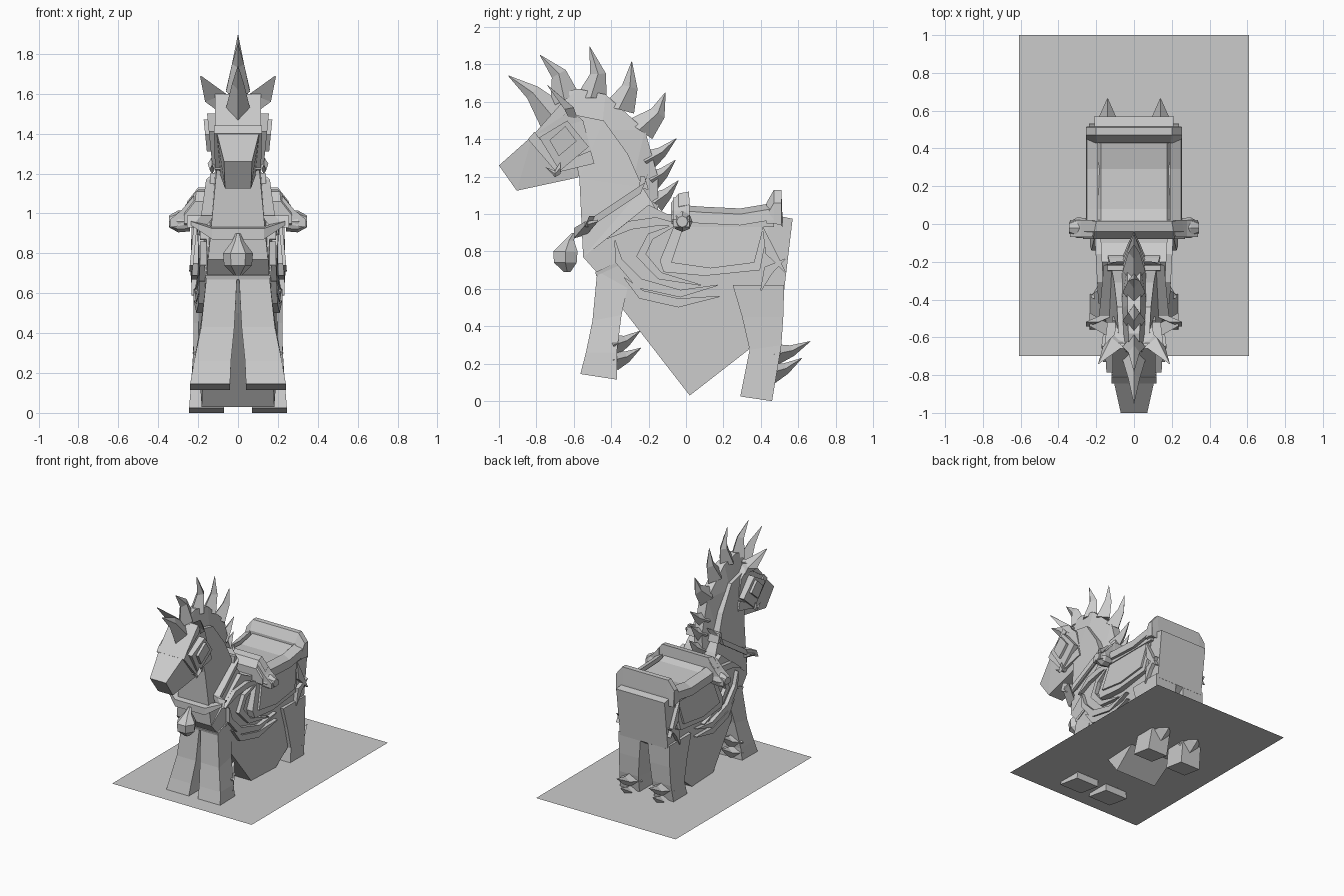
import bpy, bmesh, math
from mathutils import Vector

if "Cube" in bpy.data.objects:
    bpy.data.objects.remove(bpy.data.objects["Cube"])

mat = bpy.data.materials.new("plain_grey")
mat.diffuse_color = (0.6, 0.6, 0.6, 1)
mat.use_nodes = True
mat.node_tree.nodes["Principled BSDF"].inputs["Base Color"].default_value = mat.diffuse_color


def make(name, verts, faces, mirror=False):
    """Flat shaded mesh, optionally doubled across x = 0."""
    bm = bmesh.new()
    for s in ((1, -1) if mirror else (1,)):
        vs = [bm.verts.new((s * x, y, z)) for x, y, z in verts]
        for f in faces:
            bm.faces.new([vs[i] for i in f])
    bmesh.ops.recalc_face_normals(bm, faces=bm.faces)
    bmesh.ops.triangulate(bm, faces=[f for f in bm.faces if len(f.verts) > 4])
    me = bpy.data.meshes.new(name)
    bm.to_mesh(me)
    bm.free()
    me.materials.append(mat)
    ob = bpy.data.objects.new(name, me)
    bpy.context.collection.objects.link(ob)
    return ob


def loft(name, rings, mirror=False, cap=True):
    """Skin a list of equal closed rings."""
    n = len(rings[0])
    faces = [(a * n + i, a * n + (i + 1) % n, a * n + n + (i + 1) % n, a * n + n + i)
             for a in range(len(rings) - 1) for i in range(n)]
    if cap:
        faces += [tuple(range(n)), tuple(range((len(rings) - 1) * n, len(rings) * n))]
    return make(name, [v for r in rings for v in r], faces, mirror)


def profile(name, pts):
    """Side profile of (y, z, half width), symmetric about x = 0."""
    return loft(name, [[(-w, y, z) for y, z, w in pts], [(w, y, z) for y, z, w in pts]])


def plate(name, pts, inner, outer):
    """Mirrored side plate; inner and outer are x as functions of (y, z)."""
    return loft(name, [[(f(y, z), y, z) for y, z in pts] for f in (inner, outer)], True)


def spike(name, path, wide, deep, x=0, mirror=False):
    """Diamond-section spike following (y, z) points to a sharp tip."""
    rings = []
    d = (Vector(path[-1]) - Vector(path[0])).normalized()
    for k, (y, z) in enumerate(path):
        t = max(1 - k / (len(path) - 1), 0.02)
        a, b = -d.y * deep * t, d.x * deep * t
        rings.append([(x + wide * t, y, z), (x, y + a, z + b),
                      (x - wide * t, y, z), (x, y - a, z - b)])
    return loft(name, rings, mirror)


def flank(y, z=0):
    return 0.155 + 0.055 * (y + 0.5) / 1.05


def ribbon(name, path, w):
    """Raised tapering band on the flanks."""
    left, right = [], []
    for i, p in enumerate(path):
        d = Vector(path[min(i + 1, len(path) - 1)]) - Vector(path[max(i - 1, 0)])
        d.normalize()
        t = w * (0.1 + 0.9 * math.sin(math.pi * i / (len(path) - 1)))
        left.append((p[0] - d.y * t, p[1] + d.x * t))
        right.append((p[0] + d.y * t, p[1] - d.x * t))
    plate(name, left + right[::-1], lambda y, z: flank(y) - 0.02, lambda y, z: flank(y) + 0.03)


# Ground sheet
make("ground_sheet", [(-.61, -.7, .17), (.61, -.7, .17), (.61, 1, .17), (-.61, 1, .17)], [(0, 1, 2, 3)])

# Body with wedge belly, neck and head
body = [(-.55, .77), (-.47, .68), (-.345, .5), (.02, .03), (.335, .275), (.38, .5),
        (.525, .595), (.57, .975), (.45, 1.0), (-.1, 1.0), (-.2, 1.05)]
profile("body", [(y, z, flank(y)) for y, z in body])
profile("neck", [(-.55, .77, .15), (-.1, .9, .15), (-.18, 1.06, .135), (-.23, 1.14, .12), (-.31, 1.32, .105),
                 (-.44, 1.5, .09), (-.64, 1.54, .08), (-.57, 1.19, .11)])
profile("head", [(-1.0, 1.26, .07), (-.905, 1.125, .065), (-.58, 1.195, .09), (-.5, 1.31, .1),
                 (-.55, 1.5, .1), (-.65, 1.585, .11), (-.82, 1.42, .11)])
profile("mane_crest", [(-.7, 1.55, .05), (-.62, 1.66, .03), (-.58, 1.67, .03), (-.43, 1.64, .035),
                       (-.22, 1.45, .035), (-.15, 1.2, .035), (-.15, 1.02, .04), (-.3, 1.1, .08),
                       (-.45, 1.45, .07)])

# Mane spikes: base, bend, tip
mane = [((-.72, 1.53), (-.82, 1.65), (-.95, 1.74)), ((-.65, 1.61), (-.68, 1.75), (-.78, 1.85)),
        ((-.51, 1.62), (-.47, 1.75), (-.515, 1.895)), ((-.36, 1.56), (-.3, 1.68), (-.29, 1.815)),
        ((-.25, 1.45), (-.15, 1.54), (-.11, 1.65)), ((-.22, 1.28), (-.13, 1.33), (-.05, 1.405)),
        ((-.19, 1.18), (-.12, 1.22), (-.055, 1.29)), ((-.17, 1.06), (-.1, 1.11), (-.04, 1.18))]
for i, p in enumerate(mane):
    spike("mane_spike_%d" % i, p, .06, .085 if i < 5 else .06)

# Ears
loft("ears", [[(.05, -.6, 1.53), (.11, -.63, 1.52), (.1, -.58, 1.51)],
              [(.06, -.65, 1.6), (.165, -.65, 1.56), (.12, -.6, 1.57)],
              [(.185, -.74, 1.69), (.19, -.74, 1.685), (.188, -.735, 1.685)]], True)

# Bridle: noseband, cheek and brow straps, blinkers
profile("noseband", [(-.845, 1.4, .12), (-.81, 1.44, .12), (-.655, 1.235, .115), (-.685, 1.215, .115)])
profile("cheek_strap", [(-.7, 1.22, .115), (-.49, 1.27, .115), (-.51, 1.34, .115), (-.68, 1.265, .115)])
profile("brow_strap", [(-.82, 1.42, .115), (-.65, 1.53, .115), (-.63, 1.59, .115), (-.66, 1.6, .115)])
frame = [(-.785, 1.41), (-.635, 1.5), (-.52, 1.36), (-.675, 1.23)]
plate("blinker_frame", frame, lambda y, z: .08, lambda y, z: .135 + .1 * (z - 1.3))
plate("blinker_pad", [(-.73, 1.395), (-.645, 1.47), (-.585, 1.39), (-.68, 1.31)],
      lambda y, z: .1, lambda y, z: .155 + .1 * (z - 1.3))
spike("bit_hooks", [(-.67, 1.25), (-.7, 1.215), (-.75, 1.25)], .022, .035, .13, True)

# Collar: tilted band round the neck with a flared front bar
ring = [(-.6, .89, .15), (-.6, .94, .2), (-.53, .96, .235), (-.5, .96, .165), (-.23, 1.14, .14), (-.21, 1.2, .07)]
for s in (-1, 1):
    for a, b in zip(ring[2:], ring[3:]):
        loft("collar_side", [[(s * (p[2] + dx), p[0] + dz * .4, p[1] + dz)
                              for dx, dz in ((0, -.03), (.02, -.03), (.02, .03), (-.05, .03))] for p in (a, b)])
loft("collar_top", [[(x, -.25, 1.14), (x, -.2, 1.13), (x, -.22, 1.2), (x, -.245, 1.2)] for x in (-.14, .14)])
loft("collar_front", [[(x, y, zb), (x, y + .07, zb + .02), (x, y + .07, zt), (x, y, zt - .01)]
                      for x, y, zb, zt in ((-.235, -.54, .94, .97), (-.13, -.6, .87, .935),
                                           (.13, -.6, .87, .935), (.235, -.54, .94, .97))])

# Faceted bell
bell = []
for r, z, y in ((.012, .9, -.6), (.03, .86, -.625), (.075, .8, -.645), (.07, .74, -.645), (.02, .69, -.635)):
    bell.append([(r * math.cos(k * math.pi / 3), y + r * math.sin(k * math.pi / 3), z) for k in range(6)])
loft("bell", bell)

# Legs: stacked quads (x inner, x outer, front y and z, back y and z)


def legs(name, rows):
    loft(name, [[(i, fy, fz), (o, fy, fz), (o, by, bz), (i, by, bz)]
                for i, o, fy, fz, by, bz in rows], True)


legs("front_legs", [(.005, .157, -.475, .69, -.3, .66), (.018, .185, -.5, .43, -.345, .46),
                    (.035, .22, -.535, .26, -.37, .26), (.04, .24, -.565, .145, -.37, .115)])
legs("hind_legs", [(.03, .222, .25, .62, .525, .62), (.045, .222, .3, .45, .52, .45),
                   (.06, .225, .34, .275, .51, .3), (.07, .245, .29, .025, .46, 0)])
for i, (base, tip) in enumerate((((-.39, .3), (-.245, .375)), ((-.39, .22), (-.24, .285)),
                                 ((.47, .25), (.665, .32)), ((.45, .15), (.62, .23)))):
    mid = ((base[0] + tip[0]) / 2, (base[1] + tip[1]) / 2 - .015)
    spike("fetlock_tufts_%d" % i, [base, mid, tip], .09, .06, .14, True)

# Saddle seat, raised ends and side rails


def arch(y, zt, zb, w):
    return [(-w, y, zb), (-w, y, zt - .07), (-w + .055, y, zt), (w - .055, y, zt), (w, y, zt - .07), (w, y, zb)]


loft("seat", [arch(y, z, .93, .23) for y, z in ((-.05, 1.06), (.08, 1.02), (.29, 1.01), (.47, 1.05))])
loft("saddle_front", [arch(-.08, 1.06, .95, .27), arch(-.04, 1.11, .93, .265),
                      arch(.015, 1.12, .93, .255), arch(.02, 1.03, .93, .25)])
loft("saddle_back", [arch(.43, 1.06, .95, .25), arch(.47, 1.13, .95, .255),
                     arch(.51, 1.13, .94, .255), arch(.515, 1.0, .94, .25)])
loft("saddle_rails", [[(.19, y, z), (.25, y, z - .03), (.255, y, z - .09), (.19, y, z - .09)]
                      for y, z in ((-.04, 1.05), (.08, 1.04), (.29, 1.03), (.47, 1.06))], True)

# Curled saddle horns
loft("curl_arms", [[(x, -.07, z), (x, .02, z), (x, .02, z - h), (x, -.07, z - h)]
                   for x, z, h in ((.22, 1.09, .12), (.28, 1.02, .08), (.34, .97, .04))], True)
loft("curl_ends", [[(x, -.02 + r * math.cos(k * math.pi / 4), .96 + r * math.sin(k * math.pi / 4)) for k in range(8)]
                   for x, r in ((.24, .05), (.3, .055), (.345, .03))], True)

# Saddle cloth with raised panel


def cloth(off):
    return lambda y, z: .205 + off + .1 * (.96 - z)


plate("saddle_cloth", [(-.05, .97), (.45, .97), (.395, .7), (.1, .67), (-.12, .69), (-.14, .75)],
      lambda y, z: .15, cloth(0))
plate("cloth_panel", [(-.01, .95), (.42, .95), (.365, .74), (.13, .71), (-.08, .74)],
      lambda y, z: .17, cloth(.015))

# Swirl ornaments on the flanks
swirls = [[(-.38, .86), (-.36, .75), (-.25, .63), (-.03, .575), (.17, .62)],
          [(-.33, .66), (-.24, .57), (-.04, .525), (.18, .56)],
          [(-.04, .95), (-.19, .88), (-.24, .78), (-.14, .67), (.08, .62)],
          [(-.42, .87), (-.3, .94), (-.16, .96), (-.02, .94)],
          [(.53, .76), (.44, .7), (.4, .59)], [(.41, .93), (.45, .8), (.53, .69)]]
for i, p in enumerate(swirls):
    ribbon("swirl_%d" % i, p, .027)

# Breast strap low on the chest
profile("chest_band", [(-.48, .67, .16), (-.485, .69, .165), (-.35, .75, .17), (-.35, .73, .17)])
